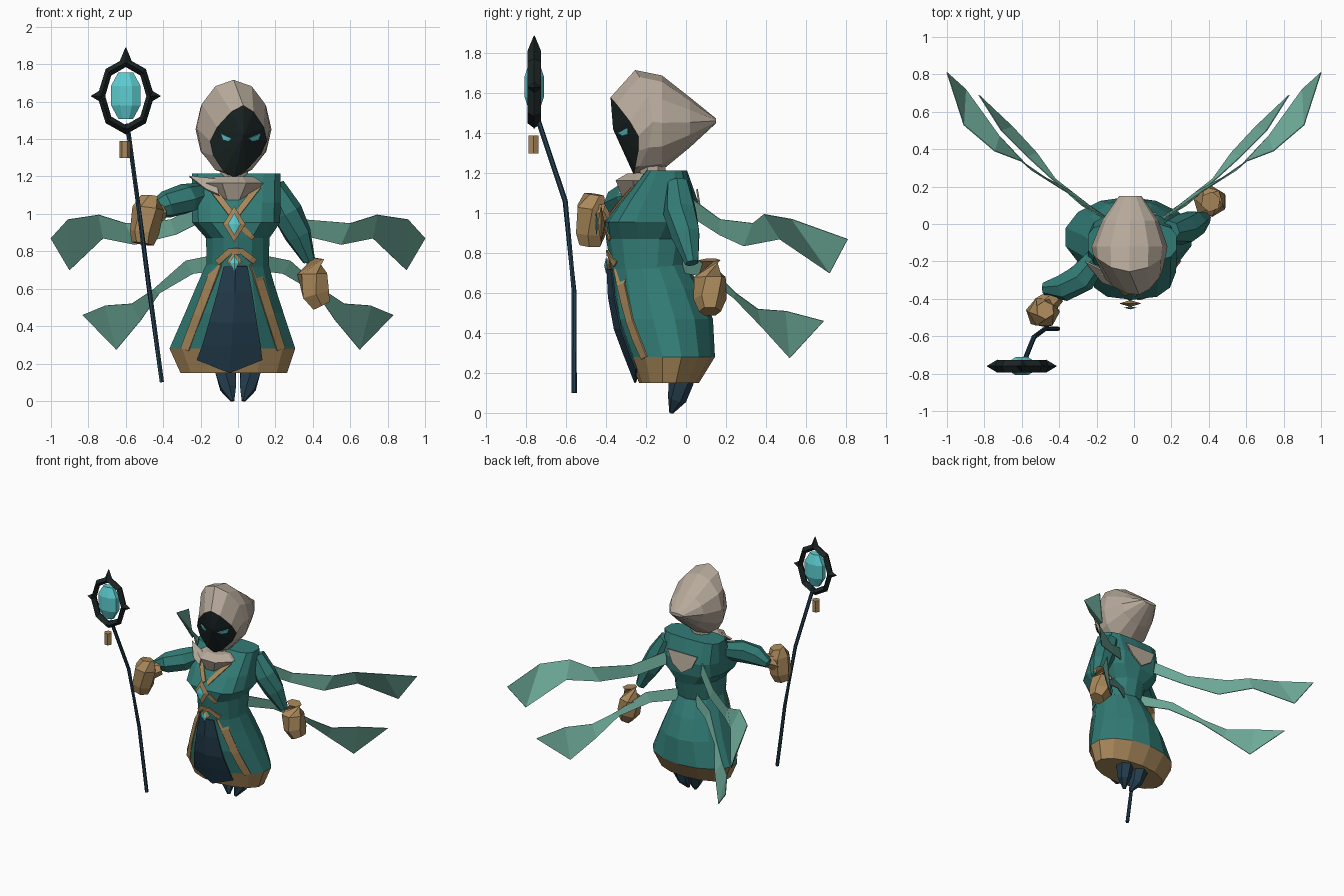
import bpy, bmesh, math
from mathutils import Vector
from mathutils.bvhtree import BVHTree

if "Cube" in bpy.data.objects:
    bpy.data.objects.remove(bpy.data.objects["Cube"])


def colour(name, r, g, b):
    m = bpy.data.materials.new(name)
    m.diffuse_color = (r, g, b, 1)
    m.use_nodes = True
    m.node_tree.nodes["Principled BSDF"].inputs["Base Color"].default_value = m.diffuse_color
    return m


TEAL = colour("teal cloth", 0.032, 0.2, 0.18)
PALE = colour("pale teal ribbon", 0.16, 0.42, 0.33)
GOLD = colour("tan leather", 0.4, 0.25, 0.105)
BEIGE = colour("beige hood", 0.47, 0.4, 0.325)
NAVY = colour("navy cloth", 0.018, 0.05, 0.08)
BLACK = colour("charcoal", 0.011, 0.018, 0.018)
CYAN = colour("cyan crystal", 0.11, 0.62, 0.64)


def build(name, verts, faces, *mats, rule=None, thick=0):
    me = bpy.data.meshes.new(name)
    me.from_pydata([tuple(v) for v in verts], [], faces)
    for m in mats:
        me.materials.append(m)
    bm = bmesh.new()
    bm.from_mesh(me)
    bmesh.ops.recalc_face_normals(bm, faces=bm.faces)
    if rule:
        for f in bm.faces:
            f.material_index = rule(f.calc_center_median())
    bm.to_mesh(me)
    bm.free()
    ob = bpy.data.objects.new(name, me)
    bpy.context.collection.objects.link(ob)
    if thick:
        s = ob.modifiers.new("thickness", 'SOLIDIFY')
        s.thickness, s.offset = thick, 0
    return ob


def loft(name, rings, *mats, rule=None, tip=None):
    """Skin equal-length rings; ends are capped, the first as a fan if tip is given."""
    n = len(rings[0])
    verts = [v for r in rings for v in r]
    faces = [(k * n + i, k * n + (i + 1) % n, (k + 1) * n + (i + 1) % n, (k + 1) * n + i)
             for k in range(len(rings) - 1) for i in range(n)]
    if tip:
        verts.append(tip)
        faces += [(len(verts) - 1, (i + 1) % n, i) for i in range(n)]
    else:
        faces.append(tuple(range(n)))
    faces.append(tuple((len(rings) - 1) * n + i for i in range(n)))
    return build(name, verts, faces, *mats, rule=rule)


def oval(n, a, b, p=1.0, turn=0.0):
    out = []
    for i in range(n):
        t = math.tau * i / n + turn
        c, s = math.cos(t), math.sin(t)
        out.append((math.copysign(abs(c) ** p, c) * a, math.copysign(abs(s) ** p, s) * b))
    return out


def level(z, x0, x1, y0, y1, n=14, p=1.0):
    """Horizontal oval ring from its extents."""
    return [((x0 + x1) / 2 + u, (y0 + y1) / 2 + v, z)
            for u, v in oval(n, (x1 - x0) / 2, (y1 - y0) / 2, p, math.pi / n)]


def tube(name, path, radii, n, mat):
    pts = [Vector(p) for p in path]
    rings = []
    for i, p in enumerate(pts):
        d = pts[min(i + 1, len(pts) - 1)] - pts[max(i - 1, 0)]
        q = d.to_track_quat('Z', 'Y')
        rings.append([p + q @ Vector((u, v, 0)) for u, v in oval(n, radii[i], radii[i])])
    return loft(name, rings, mat)


def projector(ob):
    """Return a function dropping (x, z) onto the front of an object."""
    tree = BVHTree.FromPolygons([v.co for v in ob.data.vertices],
                                [tuple(p.vertices) for p in ob.data.polygons])

    def drop(x, z, lift):
        hit = tree.ray_cast(Vector((x, -3, z)), Vector((0, 1, 0)))[0]
        return Vector((x, (hit.y if hit else -0.25) - lift, z))
    return drop


def band(name, drop, pts, width, mat, steps=5):
    """Flat strap following a front surface."""
    path = [Vector(a).lerp(Vector(b), k / steps) for a, b in zip(pts, pts[1:]) for k in range(steps)]
    path.append(Vector(pts[-1]))
    verts = []
    for i, p in enumerate(path):
        d = (path[min(i + 1, len(path) - 1)] - path[max(i - 1, 0)]).normalized()
        side = Vector((-d.y, d.x)) * width / 2
        verts += [drop(*(p + side), 0.007), drop(*(p - side), 0.007)]
    build(name, verts, [(2 * i, 2 * i + 1, 2 * i + 3, 2 * i + 2) for i in range(len(path) - 1)],
          mat, thick=0.008)


def gem(name, c, w, h, d, mat):
    c = Vector(c)
    v = [c + Vector(o) for o in ((w, 0, 0), (0, 0, h), (-w, 0, 0), (0, 0, -h), (0, -d, 0), (0, d, 0))]
    build(name, v, [(i, (i + 1) % 4, k) for i in range(4) for k in (4, 5)], mat)


# Robe: skirt with tan hem, and squared jacket
skirt = loft("skirt", [level(0.15, -0.315, 0.27, -0.235, 0.065), level(0.28, -0.375, 0.315, -0.285, 0.145),
                       level(0.47, -0.29, 0.25, -0.355, 0.135), level(0.62, -0.225, 0.2, -0.37, 0.075),
                       level(0.74, -0.17, 0.165, -0.375, 0.01)],
             TEAL, GOLD, rule=lambda c: int(c.z < 0.27))
jacket = loft("jacket", [level(0.72, -0.172, 0.17, -0.375, 0.0), level(0.87, -0.175, 0.172, -0.4, 0.035),
                         level(0.955, -0.25, 0.23, -0.405, 0.055, p=0.7),
                         level(1.06, -0.25, 0.23, -0.33, 0.06, p=0.65),
                         level(1.215, -0.25, 0.23, -0.2, 0.005, p=0.6)], TEAL)
on_skirt, on_jacket = projector(skirt), projector(jacket)

# Front apron
rows = [(0.72, -0.075, 0.05), (0.58, -0.11, 0.075), (0.42, -0.155, 0.1), (0.3, -0.19, 0.12), (0.22, -0.22, 0.13)]
verts = []
for z, a, b in rows:
    m = (a + b) / 2
    verts += [on_skirt(a, z, 0.012), on_skirt(m, z - (0.07 if z < 0.25 else 0), 0.022), on_skirt(b, z, 0.012)]
build("apron", verts, [(3 * r + c, 3 * r + c + 1, 3 * r + c + 4, 3 * r + c + 3)
                       for r in range(len(rows) - 1) for c in (0, 1)], NAVY, thick=0.008)

# Tan trims and chest straps
band("skirt_trim_right", on_skirt, [(-0.11, 0.735), (-0.285, 0.275)], 0.045, GOLD)
band("skirt_trim_left", on_skirt, [(0.085, 0.735), (0.23, 0.275)], 0.045, GOLD)
band("chest_strap_right", on_jacket, [(-0.15, 1.15), (-0.035, 1.0)], 0.032, GOLD)
band("chest_strap_left", on_jacket, [(0.11, 1.15), (-0.005, 1.0)], 0.032, GOLD)
band("chest_strap_tail", on_jacket, [(0.025, 0.925), (0.08, 0.87)], 0.026, GOLD)
band("waist_bow", on_jacket, [(-0.11, 0.74), (-0.045, 0.8), (0.02, 0.8), (0.09, 0.745)], 0.032, GOLD, 3)
gem("chest_brooch", (-0.02, -0.425, 0.945), 0.06, 0.097, 0.018, GOLD)
gem("chest_crystal", (-0.02, -0.448, 0.945), 0.034, 0.06, 0.008, CYAN)
gem("waist_brooch", (-0.02, -0.385, 0.745), 0.04, 0.055, 0.016, GOLD)
gem("waist_crystal", (-0.02, -0.4, 0.738), 0.026, 0.042, 0.01, CYAN)

# Hood: sections from the face opening back to the peak
hood_rings = []
for y, cx, zl, zh, hw, p in [(None, 0.003, 1.195, 1.58, 0.152, 1.35), (-0.255, -0.024, 1.2, 1.717, 0.195, 1),
                             (-0.12, -0.024, 1.215, 1.69, 0.203, 1), (0.02, -0.02, 1.33, 1.58, 0.15, 1),
                             (0.15, -0.02, 1.45, 1.475, 0.06, 1)]:
    ring = []
    for u, v in oval(12, hw, (zh - zl) / 2, p):
        z = (zl + zh) / 2 + v
        if y is None:
            ring.append((cx + u + 0.13 * v, -0.375 + (1.57 - z) * 0.3 + 0.2 * u + 2.2 * u * u, z))
        else:
            ring.append((cx + u, y + (0.09 * (u / hw) ** 2 if y < -0.2 else 0), z))
    hood_rings.append(ring)
hood = loft("hood", hood_rings, BEIGE, BLACK, tip=(0.03, -0.365, 1.42))
for f in hood.data.polygons:
    f.material_index = int(12 * len(hood_rings) in f.vertices)
on_face = projector(hood)
for name, pts in (("eye_right", [(-0.092, 1.43), (-0.034, 1.403), (-0.05, 1.388), (-0.08, 1.395)]),
                  ("eye_left", [(0.122, 1.43), (0.056, 1.403), (0.075, 1.388), (0.108, 1.395)])):
    build(name, [on_face(x, z, 0.007) for x, z in pts], [(0, 1, 2, 3)], CYAN, thick=0.006)

# Neck, cowl draped below the chin, a shoulder flap and the patch on the back
loft("neck", [level(1.15, -0.1, 0.06, -0.23, -0.09, 8), level(1.26, -0.1, 0.06, -0.24, -0.1, 8)], BEIGE)
loft("cowl", [level(1.075, -0.11, 0.06, -0.325, -0.12, 8), level(1.165, -0.19, 0.15, -0.365, -0.04, 8),
              level(1.2, -0.13, 0.09, -0.3, -0.08, 8)], BEIGE)
build("cowl_flap", [(-0.26, -0.2, 1.2), (-0.12, -0.27, 1.185), (-0.1, -0.335, 1.1), (-0.17, -0.31, 1.13)],
      [(0, 1, 2, 3)], BEIGE, thick=0.012)
build("back_patch", [(-0.14, 0.055, 1.12), (0.12, 0.055, 1.12), (0.07, 0.07, 1.03), (-0.01, 0.07, 0.97),
                     (-0.1, 0.07, 1.03)], [(0, 1, 2, 3, 4)], BEIGE, thick=0.009)

# Arms and gloves
tube("sleeve_right", [(-0.19, -0.17, 1.11), (-0.28, -0.285, 1.08), (-0.38, -0.34, 1.05), (-0.48, -0.345, 1.01)],
     [0.06, 0.083, 0.075, 0.035], 7, TEAL)
tube("sleeve_left", [(0.19, -0.04, 1.15), (0.26, -0.03, 1.01), (0.32, 0.0, 0.89), (0.38, 0.03, 0.75)],
     [0.06, 0.085, 0.075, 0.035], 7, TEAL)
tube("wrist_right", [(-0.41, -0.38, 1.01), (-0.49, -0.45, 0.98)], [0.045, 0.065], 6, GOLD)
tube("glove_right", [(-0.475, -0.46, 1.095), (-0.48, -0.47, 1.03), (-0.5, -0.475, 0.9), (-0.51, -0.48, 0.84)],
     [0.05, 0.085, 0.08, 0.06], 6, GOLD)
tube("glove_left", [(0.41, 0.118, 0.765), (0.397, 0.12, 0.68), (0.417, 0.12, 0.57), (0.447, 0.12, 0.508)],
     [0.055, 0.082, 0.083, 0.055], 6, GOLD)

# Legs ending in pointed feet
for s, name in ((-1, "leg_right"), (1, "leg_left")):
    tube(name, [(s * 0.07, -0.01, 0.3), (s * 0.066, -0.025, 0.15), (s * 0.052, -0.045, 0.07), (s * 0.028, -0.075, 0.0)],
         [0.065, 0.062, 0.048, 0.01], 6, NAVY)

# Staff with ring head, spikes, crystal and hanging charm
tube("staff_shaft", [(-0.407, -0.56, 0.1), (-0.475, -0.56, 0.6), (-0.535, -0.605, 1.06), (-0.592, -0.745, 1.48)],
     [0.013] * 4, 6, NAVY)
C = Vector((-0.6, -0.76, 1.63))
verts, faces = [], []
outer, inner = oval(8, 0.152, 0.205), oval(8, 0.11, 0.155)
for i in range(8):
    mid = [(a + b) / 2 for a, b in zip(outer[i], inner[i])]
    verts += [C + Vector(o) for o in ((outer[i][0], 0, outer[i][1]), (mid[0], -0.033, mid[1]),
                                      (inner[i][0], 0, inner[i][1]), (mid[0], 0.033, mid[1]))]
    j = (i + 1) % 8
    faces += [(4 * i + k, 4 * i + (k + 1) % 4, 4 * j + (k + 1) % 4, 4 * j + k) for k in range(4)]
build("staff_ring", verts, faces, BLACK)
for name, d, a, b in (("spike_right", (-1, 0, 0), 0.13, 0.185), ("spike_left", (1, 0, 0), 0.13, 0.185),
                      ("spike_top", (0, 0, 1), 0.18, 0.26), ("staff_socket", (0, 0, -1), 0.17, 0.205)):
    D = Vector(d)
    tube(name, [C + D * a, C + D * b], [0.035, 0.002], 4, BLACK)
loft("staff_crystal", [[(C.x + u, C.y + v, C.z + z) for u, v in oval(8, 0.085 * r, 0.052 * r, 1, math.pi / 8)]
                       for z, r in ((-0.122, 0.5), (-0.05, 1.0), (0.055, 1.0), (0.127, 0.5))], CYAN)
tube("staff_charm", [(-0.605, -0.763, 1.3), (-0.605, -0.763, 1.39)], [0.029] * 2, 6, GOLD)

# Trailing ribbons, mirrored: upper edge, lower edge, tip
UPPER = ([(0.15, 0.02, 1.08), (0.36, 0.17, 0.97), (0.6, 0.335, 0.95), (0.745, 0.39, 0.995), (0.91, 0.53, 0.97)],
         [(0.15, 0.03, 0.98), (0.33, 0.17, 0.89), (0.55, 0.29, 0.835), (0.72, 0.47, 0.87), (0.9, 0.72, 0.7)],
         (1.0, 0.81, 0.87))
LOWER = ([(0.08, -0.02, 0.79), (0.28, 0.1, 0.75), (0.45, 0.25, 0.6), (0.57, 0.36, 0.52), (0.71, 0.5, 0.51)],
         [(0.08, -0.01, 0.7), (0.24, 0.1, 0.68), (0.42, 0.24, 0.575), (0.52, 0.38, 0.43), (0.65, 0.52, 0.275)],
         (0.83, 0.69, 0.46))
for s, side in ((-1, "right"), (1, "left")):
    for name, (up, low, tip) in (("upper_ribbon", UPPER), ("lower_ribbon", LOWER)):
        n = len(up)
        build(f"{name}_{side}", [(s * x, y, z) for x, y, z in up + low + [tip]],
              [(i, i + 1, n + i + 1, n + i) for i in range(n - 1)] + [(n - 1, 2 * n, 2 * n - 1)], PALE, thick=0.005)
